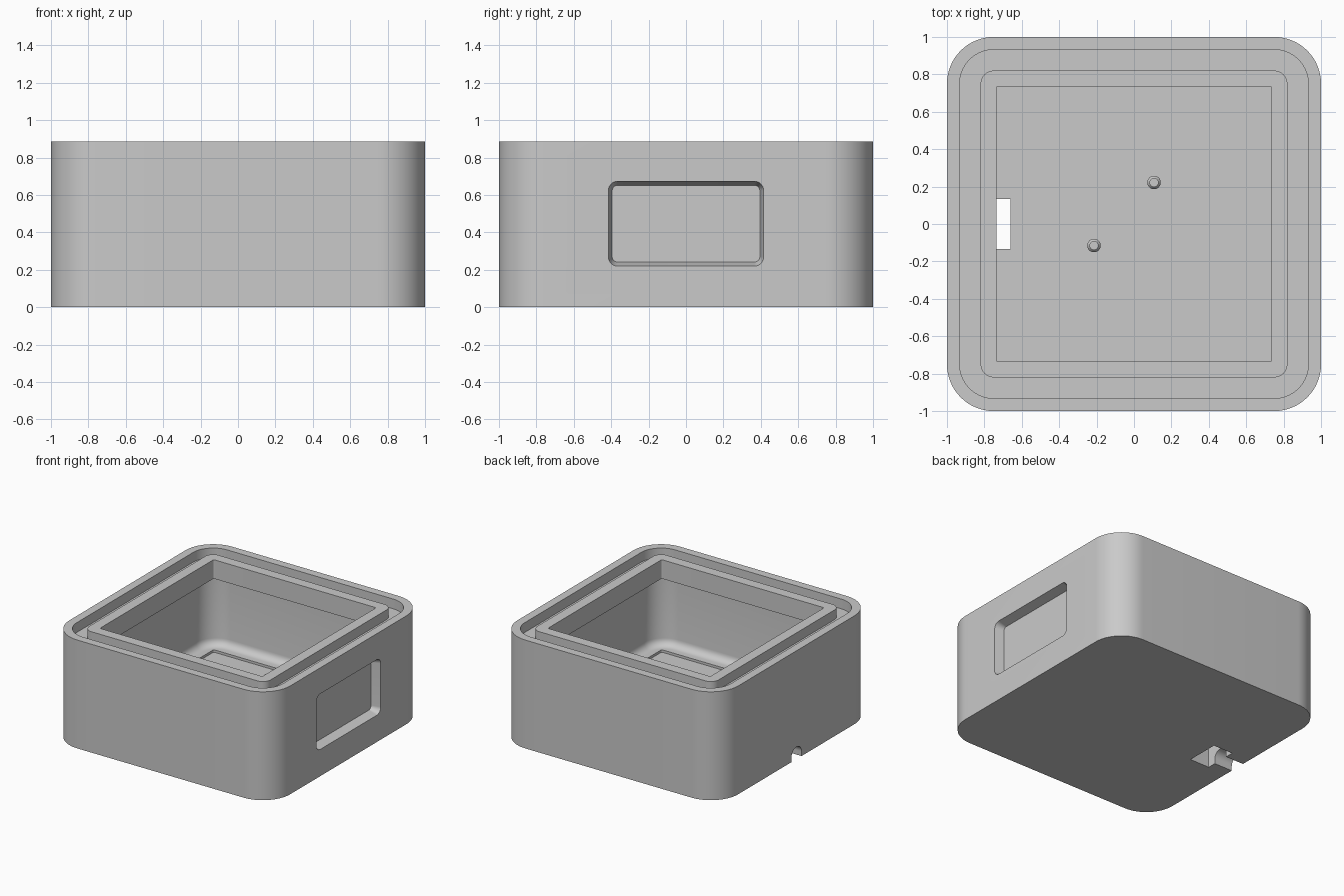
import bpy, bmesh
from math import cos, sin, pi, radians
from mathutils import Matrix

if "Cube" in bpy.data.objects:
    bpy.data.objects.remove(bpy.data.objects["Cube"])

# One plain grey plastic
grey = bpy.data.materials.new("grey_plastic")
grey.use_nodes = True
COLOR = (0.59, 0.59, 0.59, 1)
grey.diffuse_color = COLOR
grey.node_tree.nodes["Principled BSDF"].inputs["Base Color"].default_value = COLOR


def rounded_ring(hx, hy, r, z, seg=16):
    """Points of a rounded rectangle at height z."""
    pts = []
    for k, (sx, sy) in enumerate([(1, 1), (-1, 1), (-1, -1), (1, -1)]):
        for i in range(seg + 1):
            a = (k + i / seg) * pi / 2
            pts.append((sx * (hx - r) + r * cos(a), sy * (hy - r) + r * sin(a), z))
    return pts


def loft(name, rings, matrix=Matrix()):
    """Skin a list of (half x, half y, radius, z) rings into a closed solid."""
    bm = bmesh.new()
    loops = [[bm.verts.new(p) for p in rounded_ring(*r)] for r in rings]
    n = len(loops[0])
    for a, b in zip(loops, loops[1:]):
        for i in range(n):
            j = (i + 1) % n
            bm.faces.new((a[i], a[j], b[j], b[i]))
    bm.faces.new(loops[0][::-1])
    bm.faces.new(loops[-1])
    bmesh.ops.transform(bm, matrix=matrix, verts=bm.verts)
    bmesh.ops.recalc_face_normals(bm, faces=bm.faces)
    mesh = bpy.data.meshes.new(name)
    bm.to_mesh(mesh)
    bm.free()
    mesh.materials.append(grey)
    obj = bpy.data.objects.new(name, mesh)
    bpy.context.collection.objects.link(obj)
    return obj


def smooth(obj):
    bpy.ops.object.select_all(action="DESELECT")
    obj.select_set(True)
    bpy.context.view_layer.objects.active = obj
    bpy.ops.object.shade_smooth_by_angle(angle=radians(35))


def square(h, r, z):
    return (h, h, r, z)


# Box: outer wall, rim, seal groove, inner lip, wider cavity, filleted floor
TOP, GROOVE, LIP = 0.886, 0.08, 0.155
FLOOR, LEDGE, FILLET = 0.13, 0.15, 0.06
CAVITY, CORNER = 0.84, 0.18
profile = [square(1, 0.25, 0), square(1, 0.25, TOP),
           square(0.932, 0.182, TOP), square(0.932, 0.182, TOP - GROOVE),
           square(0.82, 0.07, TOP - GROOVE), square(0.82, 0.07, TOP),
           square(0.735, 0.008, TOP), square(0.735, 0.008, TOP - LIP),
           square(CAVITY, CORNER, TOP - LIP)]
for i in range(7):
    a = i / 6 * pi / 2
    inset = FILLET * (1 - cos(a))
    profile.append(square(CAVITY - inset, CORNER - inset, LEDGE + FILLET * (1 - sin(a))))
profile += [square(0.735, 0.008, LEDGE), square(0.735, 0.008, FLOOR)]
box = loft("box_body", profile)

# Cutters: side window recess, cable slot through the floor, arched cable notch
to_side = Matrix(((0, 0, 1, 0), (1, 0, 0, 0), (0, 1, 0, 0), (0, 0, 0, 1)))
cutters = [
    loft("window_cutter", [(0.415, 0.227, 0.05, 1.0), (0.395, 0.205, 0.03, 0.927)],
         Matrix.Translation((0.0001, 0, 0.446)) @ to_side),
    loft("slot_cutter", [(0.088, 0.135, 0.001, -0.1), (0.088, 0.135, 0.001, 0.25)],
         Matrix.Translation((-0.748, 0, 0))),
    loft("notch_cutter", [(0.065, 0.1, 0.064, -1.1), (0.065, 0.1, 0.064, -0.8)], to_side),
]
for cutter in cutters:
    mod = box.modifiers.new(cutter.name, "BOOLEAN")
    mod.operation, mod.solver, mod.object = "DIFFERENCE", "EXACT", cutter
bpy.context.view_layer.update()
baked = bpy.data.meshes.new_from_object(box.evaluated_get(bpy.context.evaluated_depsgraph_get()))
box.modifiers.clear()
box.data = baked
for cutter in cutters:
    bpy.data.objects.remove(cutter)
smooth(box)

# Stepped mounting pegs on the floor
for name, x, y in [("rear_peg", 0.107, 0.222), ("front_peg", -0.214, -0.115)]:
    steps = [(0.036, FLOOR - 0.02), (0.036, 0.27), (0.024, 0.285), (0.024, 0.36)]
    smooth(loft(name, [(r, r, r * 0.999, z) for r, z in steps],
                Matrix.Translation((x, y, 0))))
